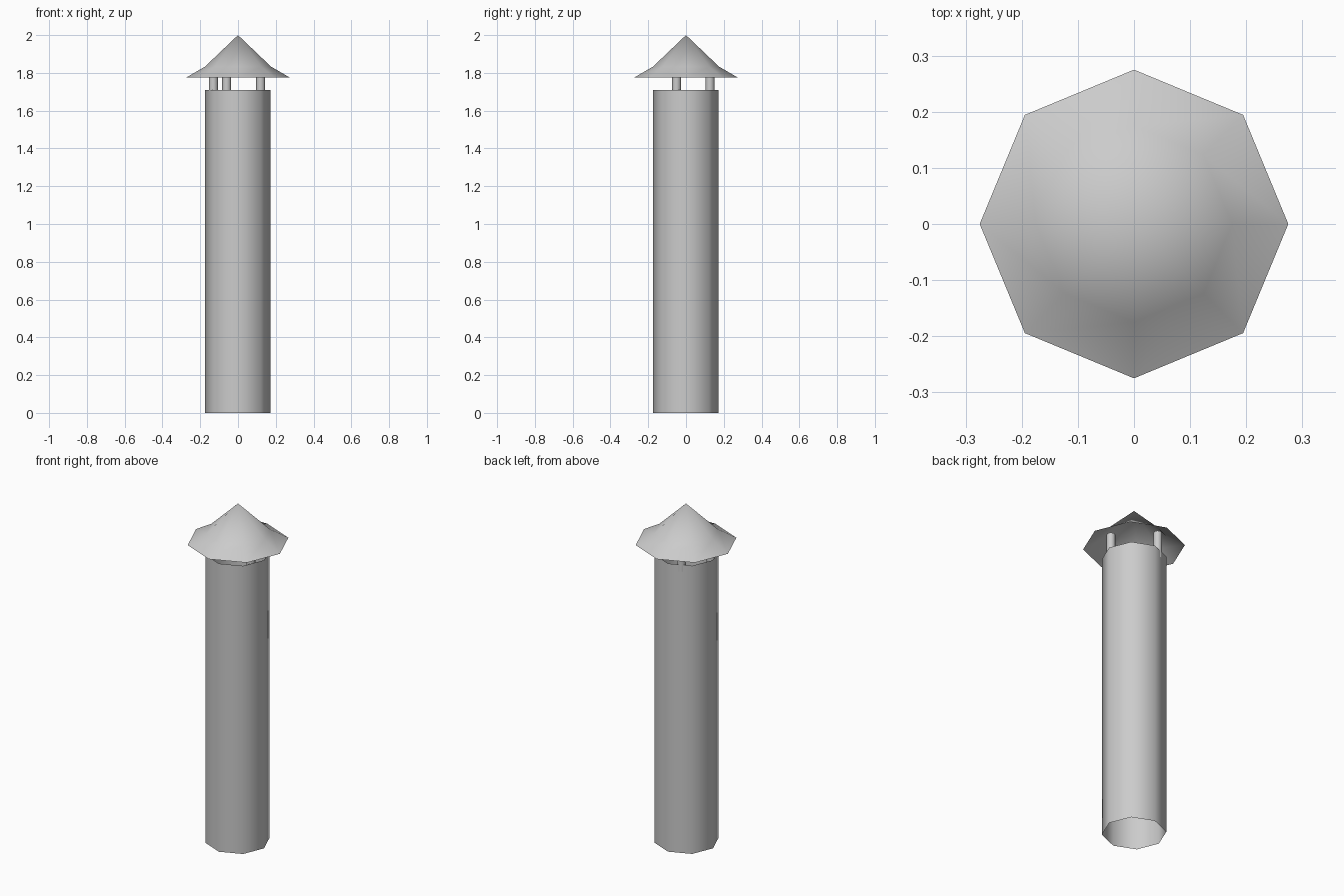
import bpy, bmesh, math

if "Cube" in bpy.data.objects:
    bpy.data.objects.remove(bpy.data.objects["Cube"])


def lathe(name, profile, sides=8, centre=(0, 0)):
    """Open shell made by turning (radius, z) points around a vertical axis."""
    bm = bmesh.new()
    rings = []
    for r, z in profile:
        n = sides if r > 0 else 1
        rings.append([bm.verts.new((centre[0] + r * math.cos(2 * math.pi * i / sides),
                                    centre[1] + r * math.sin(2 * math.pi * i / sides), z))
                      for i in range(n)])
    for low, high in zip(rings, rings[1:]):
        for i in range(sides):
            j = (i + 1) % sides
            if len(high) == 1:
                bm.faces.new((low[i], low[j], high[0]))
            else:
                bm.faces.new((low[i], low[j], high[j], high[i]))
    for f in bm.faces:
        f.smooth = True
    mesh = bpy.data.meshes.new(name)
    bm.to_mesh(mesh)
    bm.free()
    obj = bpy.data.objects.new(name, mesh)
    bpy.context.collection.objects.link(obj)
    return obj


# Open eight-sided flue pipe
lathe("chimney_pipe", [(0.174, 0.0), (0.174, 1.71)], centre=(-0.002, -0.002))

# Flared rain cap, open underneath
lathe("rain_cap", [(0.275, 1.775), (0.175, 1.833), (0.0, 2.0)])

# Three posts carrying the cap
for k, pos in enumerate([(-0.13, -0.05), (-0.06, 0.127), (0.12, -0.05)]):
    lathe(f"cap_post_{k + 1}", [(0.024, 1.67), (0.024, 1.83)], centre=pos)
